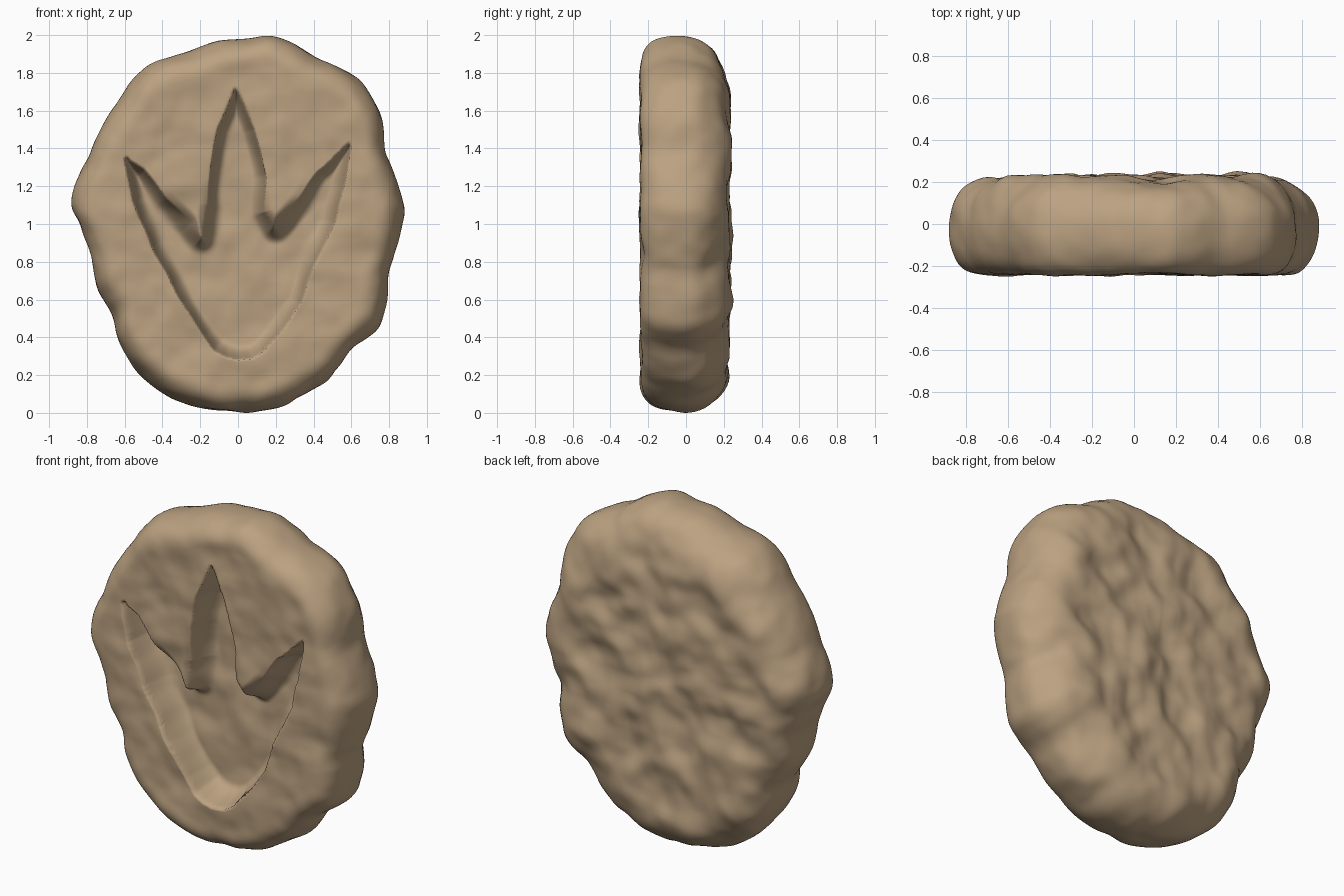
import bpy, bmesh
from math import sin, cos, pi, atan2, hypot, exp
from mathutils import Vector, noise

cube = bpy.data.objects.get("Cube")
if cube:
    bpy.data.objects.remove(cube)

SEGS, FRONT, EDGE, BACK = 400, 90, 28, 34
HALF = 0.23           # half thickness of the slab
DEPTH = 0.18          # depth of the footprint

# Ragged outline of the stone (x, z)
OUTLINE = [(.17, 2), (.08, 1.98), (0, 1.97), (-.1, 1.96), (-.22, 1.92), (-.46, 1.85), (-.55, 1.76),
           (-.62, 1.66), (-.75, 1.45), (-.8, 1.33), (-.87, 1.2), (-.89, 1.1), (-.83, .98),
           (-.78, .84), (-.74, .66), (-.65, .52), (-.64, .4), (-.56, .25), (-.42, .12),
           (-.27, .05), (-.17, .015), (-.08, 0), (.08, .01), (.25, .03), (.5, .2), (.6, .33),
           (.75, .45), (.78, .58), (.79, .73), (.86, .92), (.885, 1.08), (.83, 1.27),
           (.78, 1.4), (.77, 1.57), (.63, 1.77), (.42, 1.88), (.3, 1.95)]

# Rim of the three-toed footprint (x, z)
PRINT = [(-.59, 1.34), (-.55, 1.12), (-.45, .88), (-.29, .58), (-.18, .4), (-.12, .33),
         (-.06, .3), (0, .29), (.07, .3), (.13, .33), (.2, .4), (.33, .58), (.4, .78), (.51, 1),
         (.56, 1.2), (.59, 1.41), (.43, 1.27), (.33, 1.13), (.19, .98), (.14, 1.06),
         (.14, 1.25), (.09, 1.5), (-.01, 1.71), (-.1, 1.5), (-.14, 1.3), (-.15, 1.1),
         (-.19, .92), (-.25, 1), (-.38, 1.13), (-.5, 1.28)]


def smoothstep(t):
    t = min(max(t, 0), 1)
    return t * t * (3 - 2 * t)


def outline_radii():
    """Outline radius at each segment, rounded a little."""
    pts = sorted((atan2(z - 1, x), hypot(x, z - 1)) for x, z in OUTLINE)
    pts = [(pts[-1][0] - 2 * pi, pts[-1][1])] + pts + [(pts[0][0] + 2 * pi, pts[0][1])]
    radii = []
    for i in range(SEGS):
        a = -pi + 2 * pi * i / SEGS
        for (a0, r0), (a1, r1) in zip(pts, pts[1:]):
            if a0 <= a <= a1:
                radii.append(r0 + (r1 - r0) * (a - a0) / (a1 - a0))
                break
    return [sum(radii[(i + k) % SEGS] for k in range(-3, 4)) / 7 for i in range(SEGS)]


def inside_distance(x, z):
    """Signed distance to the footprint rim, positive inside."""
    inside, best = False, 9
    for (ax, az), (bx, bz) in zip(PRINT, PRINT[1:] + PRINT[:1]):
        dx, dz = bx - ax, bz - az
        t = ((x - ax) * dx + (z - az) * dz) / (dx * dx + dz * dz)
        t = min(max(t, 0), 1)
        best = min(best, hypot(x - ax - t * dx, z - az - t * dz))
        if (az > z) != (bz > z) and x < ax + dx * (z - az) / dz:
            inside = not inside
    return best if inside else -best


def print_depth(x, z):
    """Walls steep at the rim and easing to the floor, sloping between the toes."""
    if abs(x) > .7 or not .2 < z < 1.8:
        return 0
    d = inside_distance(x, z) + .012 * noise.noise(Vector((x, 3, z)) * 6)
    between = exp(-((abs(x) - .25) ** 2 + (z - 1) ** 2) / .025)
    t = min(max((d + .006) / .085, 0), 1)
    wall = 1 - (1 - t) ** 3
    slope = smoothstep((d + .055) / .15)
    return DEPTH * (wall + (slope - wall) * between)


def lumps(p, scale):
    return noise.noise(p * scale) + .35 * noise.noise(p * scale * 2.1)


def surface_point(a, r, kind, t):
    """Point on the front face, rounded edge or back face of the slab."""
    front_e, back_e = .14, .25 + .04 * cos(a)
    if kind == "front":
        phi, rad, y = 0, (r - front_e) * t, -HALF
    elif kind == "back":
        phi, rad, y = pi, (r - back_e) * t, HALF
    else:
        phi = pi * t
        e, power = (front_e, .85) if t < .5 else (back_e, .95)
        rad = r - e * (1 - max(sin(phi), 0) ** power)
        c = cos(phi)
        y = -HALF * (abs(c) ** power) * (1 if c > 0 else -1)
    p = Vector((rad * cos(a), y, 1 + rad * sin(a)))
    # Weathered bumps: gentle in front, coarse behind
    rough = (.017 + .02 * smoothstep((y + .2) / .35)) * (1 - .45 * sin(phi))
    bump = rough * lumps(p, 4.2) + .003 * noise.noise(p * 12)
    out = Vector((cos(a) * sin(phi), -cos(phi), sin(a) * sin(phi)))
    p += out * bump
    if y < -.1:
        p.y += print_depth(p.x, p.z)
    return p


# Slab built as rings from the front centre round to the back centre
rings = [("front", i / FRONT) for i in range(1, FRONT + 1)]
rings += [("edge", i / EDGE) for i in range(1, EDGE)]
rings += [("back", 1 - i / BACK) for i in range(BACK)]
radii = outline_radii()
bm = bmesh.new()
loops = [[bm.verts.new(surface_point(-pi + 2 * pi * i / SEGS, radii[i], kind, t))
          for i in range(SEGS)] for kind, t in rings]
front_pole = bm.verts.new(surface_point(0, 1, "front", 0))
back_pole = bm.verts.new(surface_point(0, 1, "back", 0))
for i in range(SEGS):
    j = (i + 1) % SEGS
    bm.faces.new((front_pole, loops[0][i], loops[0][j]))
    bm.faces.new((back_pole, loops[-1][j], loops[-1][i]))
    for inner, outer in zip(loops, loops[1:]):
        bm.faces.new((inner[i], outer[i], outer[j], inner[j]))
bmesh.ops.recalc_face_normals(bm, faces=bm.faces)

# Stand the stone on the ground, centred
low = [min(v.co[k] for v in bm.verts) for k in range(3)]
high = [max(v.co[k] for v in bm.verts) for k in range(3)]
mid = Vector(((low[0] + high[0]) / 2, (low[1] + high[1]) / 2, low[2]))
bmesh.ops.translate(bm, verts=bm.verts, vec=-mid)

mesh = bpy.data.meshes.new("footprint_stone")
bm.to_mesh(mesh)
bm.free()
for face in mesh.polygons:
    face.use_smooth = True
stone = bpy.data.objects.new("footprint_stone", mesh)
bpy.context.collection.objects.link(stone)

# Sandy stone colour
sand = bpy.data.materials.new("sandstone")
sand.use_nodes = True
colour = (.5, .36, .22, 1)
sand.diffuse_color = colour
sand.node_tree.nodes["Principled BSDF"].inputs["Base Color"].default_value = colour
mesh.materials.append(sand)
